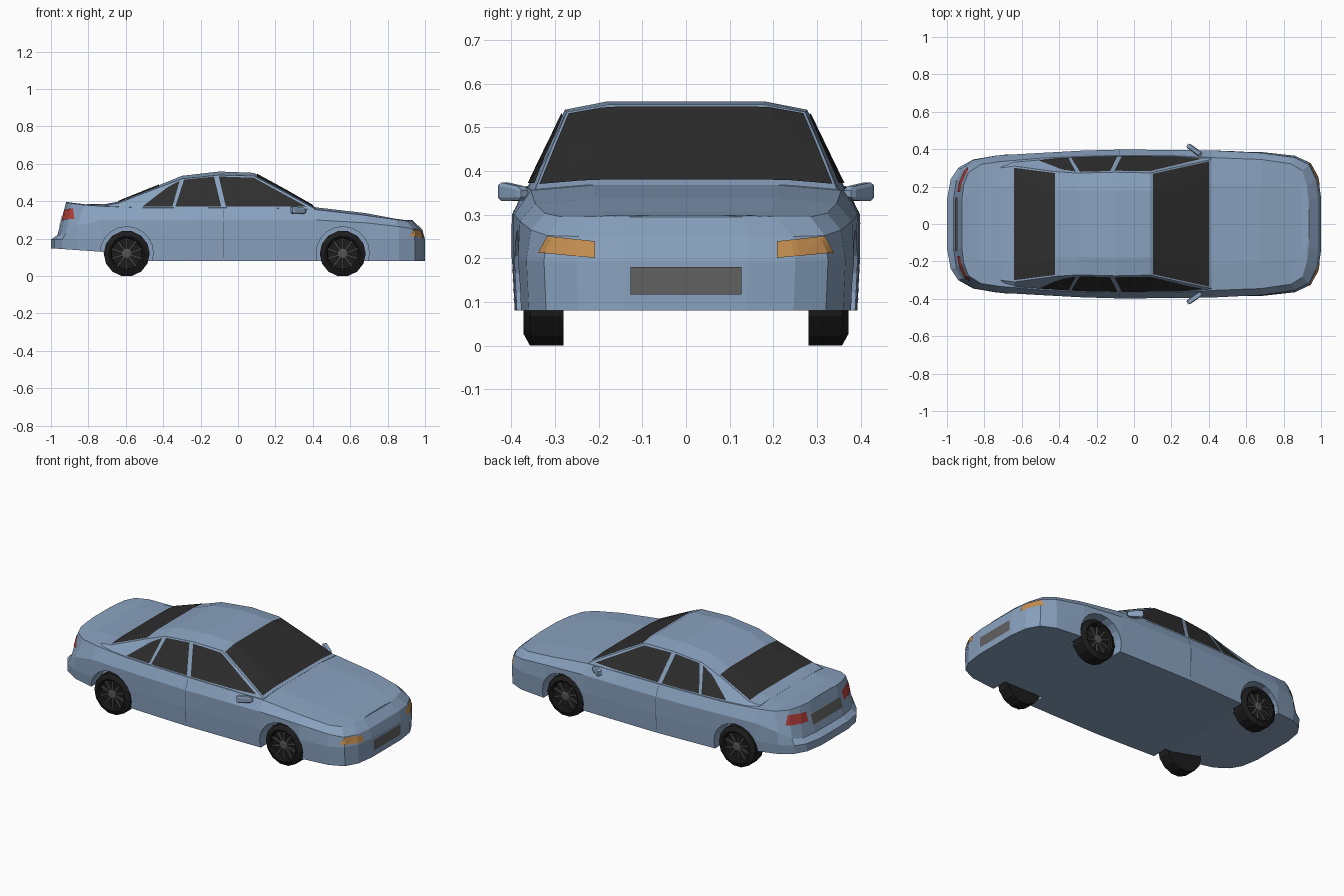
import bpy, bmesh
from math import pi, sin, cos
from mathutils import Vector, Matrix
from mathutils.bvhtree import BVHTree

if "Cube" in bpy.data.objects:
    bpy.data.objects.remove(bpy.data.objects["Cube"])


def material(name, rgb):
    m = bpy.data.materials.new(name)
    m.diffuse_color = (*rgb, 1)
    m.use_nodes = True
    m.node_tree.nodes["Principled BSDF"].inputs["Base Color"].default_value = m.diffuse_color
    return m


PAINT = material("paint", (0.25, 0.36, 0.52))
GLASS = material("dark_glass", (0.028, 0.028, 0.028))
RUBBER = material("rubber", (0.012, 0.012, 0.012))
RIM = material("rim_grey", (0.09, 0.09, 0.09))
PLATE = material("plate_grey", (0.12, 0.12, 0.12))
AMBER = material("amber", (0.55, 0.27, 0.08))
RED = material("red", (0.45, 0.05, 0.045))
SEAM = material("seam", (0.06, 0.09, 0.14))


def finish(name, bm, mat):
    me = bpy.data.meshes.new(name)
    bm.to_mesh(me)
    bm.free()
    ob = bpy.data.objects.new(name, me)
    bpy.context.collection.objects.link(ob)
    me.materials.append(mat)
    return ob


def loft(name, sections, mat):
    """Skin half sections mirrored over y, with strip-filled ends."""
    bm = bmesh.new()
    n = len(sections[0])
    rings = []
    for sec in sections:
        left = [bm.verts.new((x, -y, z)) for x, y, z in sec]
        right = [bm.verts.new((x, y, z)) for x, y, z in sec]
        rings.append(left + right[::-1])
    m = 2 * n
    for a, b in zip(rings, rings[1:]):
        for i in range(m):
            j = (i + 1) % m
            bm.faces.new((a[i], a[j], b[j], b[i]))
    for r in (rings[0], rings[-1]):
        for i in range(n - 1):
            bm.faces.new((r[i], r[i + 1], r[m - 2 - i], r[m - 1 - i]))
    bmesh.ops.recalc_face_normals(bm, faces=bm.faces)
    tree = BVHTree.FromBMesh(bm)
    return finish(name, bm, mat), tree


def panel(name, corners, axis, sign, tree, mat, n=10, lift=0.004):
    """Quad drawn in a view plane and projected onto a surface."""
    bm = bmesh.new()
    d = Vector((0, 0, 0))
    d[axis] = -sign
    a, b, c, e = [Vector(p) for p in corners]
    grid = []
    for i in range(n + 1):
        for j in range(n + 1):
            u, v = i / n, j / n
            p = list(a.lerp(b, u).lerp(e.lerp(c, u), v))
            p.insert(axis, 2 * sign)
            hit, nor, _, _ = tree.ray_cast(Vector(p), d)
            grid.append(bm.verts.new(hit + nor * lift) if hit else None)
    for i in range(n):
        for j in range(n):
            k = i * (n + 1) + j
            q = [grid[k], grid[k + 1], grid[k + n + 2], grid[k + n + 1]]
            if all(q):
                f = bm.faces.new(q)
                f.normal_update()
                if f.normal.dot(d) > 0:
                    f.normal_flip()
    return finish(name, bm, mat)


# Lower body: bumper plan, crease line and shoulder line, rear to front
bumper = [(-1, .13), (-.98, .24), (-.94, .30), (-.86, .345), (-.73, .367), (-.5, .38),
          (-.28, .39), (-.07, .398), (.2, .396), (.42, .393), (.68, .385),
          (.86, .365), (.945, .325), (.985, .25), (1, .14)]
crease = [(-.965, .13, .22), (-.95, .235, .22), (-.92, .295, .23), (-.86, .342, .27),
          (-.73, .367, .30), (-.5, .38, .30), (-.28, .392, .30), (-.07, .398, .30),
          (.2, .396, .30), (.42, .393, .30), (.68, .38, .285), (.86, .355, .265),
          (.935, .317, .252), (.97, .245, .25), (.985, .14, .25)]
shoulder = [(-.92, .13, .392), (-.91, .21, .392), (-.885, .275, .388), (-.82, .318, .38),
            (-.72, .333, .373), (-.5, .352, .365), (-.28, .362, .365), (-.07, .367, .365),
            (.2, .366, .363), (.42, .355, .355), (.68, .345, .325), (.84, .322, .303),
            (.9, .285, .295), (.925, .20, .295), (.935, .13, .295)]
sections = []
for (x, y), c, s in zip(bumper, crease, shoulder):
    floor = .08 if x > -.6 else .13 + (-.73 - x) * .07
    crown = .012 if -.8 < x < .8 else .004
    sections.append([(x, y * .985, floor), (x, y, .195), c, s,
                     (s[0], s[1] * .6, s[2] + crown)])
body, body_tree = loft("car_body", sections, PAINT)

# Cabin: x, roof centre z, roof edge y and z, belt y and z
cabin_rows = [(-.71, .385, .30, .379, .32, .365), (-.64, .398, .31, .39, .34, .362),
              (-.42, .487, .28, .475, .353, .36), (-.30, .536, .272, .52, .36, .36),
              (-.1, .559, .277, .540, .364, .36), (.085, .552, .273, .535, .364, .36),
              (.25, .462, .31, .448, .362, .36), (.415, .368, .345, .358, .354, .35)]
cabin, cabin_tree = loft("cabin", [[(x, by, bz), (x, ey, ez), (x, ey * .65, zc)]
                                   for x, zc, ey, ez, by, bz in cabin_rows], PAINT)

# Wheel arches cut from the body
WHEELS = [(wx, s) for wx in (-.595, .56) for s in (-1, 1)]
bm = bmesh.new()
for wx, s in WHEELS:
    bmesh.ops.create_cone(bm, cap_ends=True, segments=20, radius1=.142, radius2=.142, depth=.22,
                          matrix=Matrix.Translation((wx, s * .387, .122)) @ Matrix.Rotation(pi / 2, 4, 'X'))
cutter = finish("arch_cutter", bm, PAINT)
cutter.hide_render = True
mod = body.modifiers.new("arches", 'BOOLEAN')
mod.operation = 'DIFFERENCE'
mod.object = cutter
bpy.context.view_layer.objects.active = body
bpy.ops.object.modifier_apply(modifier=mod.name)
bpy.data.objects.remove(cutter)


def lathe(name, profile, wx, s, mat, sides=14):
    """Revolve (y, radius) points about the axle."""
    bm = bmesh.new()
    rings = [[bm.verts.new((wx + r * sin(2 * pi * (k + .5) / sides), s * y,
                            .12 + r * cos(2 * pi * (k + .5) / sides)))
              for k in range(sides)] for y, r in profile]
    for a, b in zip(rings, rings[1:]):
        for k in range(sides):
            j = (k + 1) % sides
            bm.faces.new((a[k], a[j], b[j], b[k]))
    bm.faces.new(rings[0])
    bm.faces.new(rings[-1])
    bmesh.ops.recalc_face_normals(bm, faces=bm.faces)
    return finish(name, bm, mat)


# Wheels: tyre, hub and ten spokes
for wx, s in WHEELS:
    lathe("tyre", [(.28, .123), (.357, .123), (.372, .095), (.366, .086), (.348, .082)], wx, s, RUBBER)
    lathe("hub", [(.345, .028), (.362, .028), (.366, .018)], wx, s, RIM, 10)
    bm = bmesh.new()
    for k in range(10):
        bmesh.ops.create_cube(bm, size=1, matrix=Matrix.Translation((wx, s * .353, .12))
                              @ Matrix.Rotation(k * pi / 5, 4, 'Y')
                              @ Matrix.Translation((0, 0, .053))
                              @ Matrix.Diagonal((.009, .012, .06, 1)))
    finish("spokes", bm, RIM)

# Windscreen and rear window
panel("windscreen", [(.40, -.335), (.40, .335), (.10, .268), (.10, -.268)], 2, 1, cabin_tree, GLASS, 14)
panel("rear_window", [(-.64, -.30), (-.64, .30), (-.42, .272), (-.42, -.272)], 2, 1, cabin_tree, GLASS, 14)

for s in (-1, 1):
    # Side windows and door seam
    panel("quarter_window", [(-.51, .37), (-.35, .37), (-.312, .507), (-.375, .474)], 1, s, cabin_tree, GLASS)
    panel("rear_door_window", [(-.335, .37), (-.09, .37), (-.128, .530), (-.288, .514)], 1, s, cabin_tree, GLASS)
    panel("front_door_window", [(-.065, .37), (.365, .37), (.085, .524), (-.103, .531)], 1, s, cabin_tree, GLASS)
    panel("door_seam", [(-.078, .10), (-.074, .10), (-.074, .355), (-.078, .355)], 1, s, body_tree, SEAM, 10, .001)
    # Lights
    panel("headlight", [(s * .208, .20), (s * .335, .212), (s * .315, .25), (s * .208, .238)], 0, 1, body_tree, AMBER)
    panel("tail_light", [(s * .17, .295), (s * .305, .305), (s * .285, .362), (s * .17, .35)], 0, -1, body_tree, RED)
    # Door mirror: slab swept back toward its tip
    bm = bmesh.new()
    bmesh.ops.create_cube(bm, size=1)
    for v in bm.verts:
        if v.co.x < 0:
            v.co.z *= .85
        else:
            v.co.z = v.co.z * .6 - .1
    bmesh.ops.bevel(bm, geom=bm.edges[:], offset=.15, segments=1, affect='EDGES')
    bm.transform(Matrix.Translation((.322, s * .396, .353))
                 @ Matrix.Rotation(-s * .62, 4, 'Z') @ Matrix.Diagonal((.09, .028, .052, 1)))
    finish("door_mirror", bm, PAINT)

# Number plate panels without lettering
panel("front_plate", [(-.127, .117), (.127, .117), (.127, .18), (-.127, .18)], 0, 1, body_tree, PLATE, 4)
panel("rear_plate", [(-.14, .265), (.14, .265), (.14, .325), (-.14, .325)], 0, -1, body_tree, PLATE, 8)
